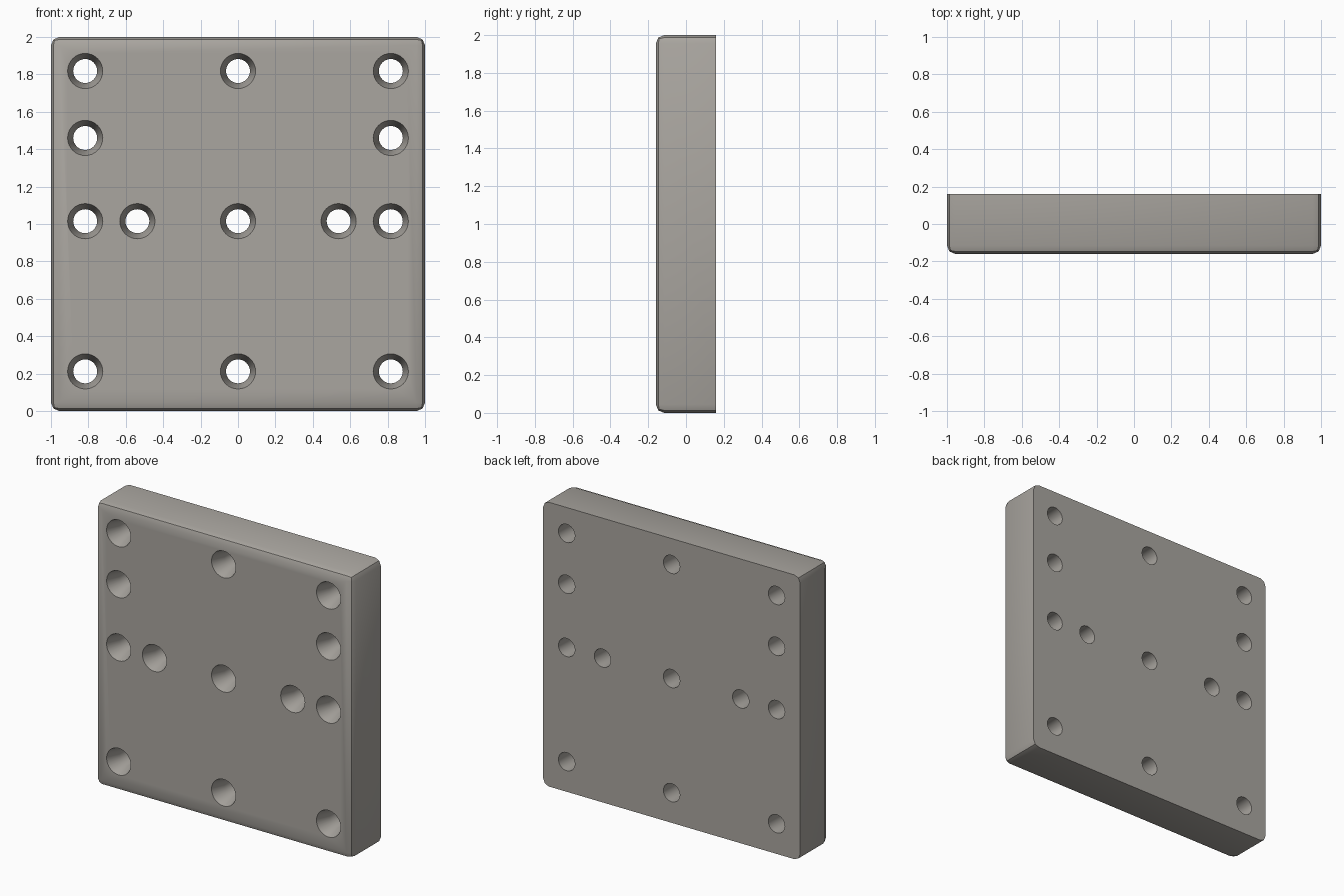
import bpy, bmesh, math

if "Cube" in bpy.data.objects:
    bpy.data.objects.remove(bpy.data.objects["Cube"])

mat = bpy.data.materials.new("warm grey")
mat.diffuse_color = (0.40, 0.38, 0.35, 1)
mat.use_nodes = True
mat.node_tree.nodes["Principled BSDF"].inputs["Base Color"].default_value = mat.diffuse_color

# Plate: block with rounded front rim and rounded corners, square back rim
bm = bmesh.new()
bmesh.ops.create_cube(bm, size=1)
for v in bm.verts:
    v.co = (v.co.x * 2, v.co.y * 0.32, v.co.z * 2 + 1)
rim = [e for e in bm.edges if not all(v.co.y > 0 for v in e.verts)]
bmesh.ops.bevel(bm, geom=rim, offset=0.045, offset_type='OFFSET',
                segments=2, profile=0.5, affect='EDGES')
mesh = bpy.data.meshes.new("mounting_plate")
bm.to_mesh(mesh)
bm.free()
mesh.materials.append(mat)
plate = bpy.data.objects.new("mounting_plate", mesh)
bpy.context.collection.objects.link(plate)

# Countersunk hole cutters: (radius, y) profile turned about y
PROFILE = [(0.104, -0.20), (0.094, -0.16), (0.064, -0.06), (0.064, 0.20)]
SIDES = 32


def add_cutter(bm, x, z):
    rings = []
    for r, y in PROFILE:
        rings.append([bm.verts.new((x + r * math.cos(2 * math.pi * i / SIDES), y,
                                    z + r * math.sin(2 * math.pi * i / SIDES)))
                      for i in range(SIDES)])
    for a, b in zip(rings, rings[1:]):
        for i in range(SIDES):
            j = (i + 1) % SIDES
            bm.faces.new((a[i], a[j], b[j], b[i]))
    bm.faces.new(rings[0])
    bm.faces.new(rings[-1])


holes = [(0, z) for z in (0.212, 1.015, 1.818)]
for s in (-1, 1):
    holes += [(s * 0.817, z) for z in (0.212, 1.015, 1.46, 1.818)]
    holes.append((s * 0.538, 1.015))

bm = bmesh.new()
for x, z in holes:
    add_cutter(bm, x, z)
bmesh.ops.recalc_face_normals(bm, faces=bm.faces)
cut_mesh = bpy.data.meshes.new("hole_cutters")
bm.to_mesh(cut_mesh)
bm.free()
cut_mesh.materials.append(mat)
cutters = bpy.data.objects.new("hole_cutters", cut_mesh)
bpy.context.collection.objects.link(cutters)
cutters.hide_render = True

mod = plate.modifiers.new("holes", 'BOOLEAN')
mod.operation = 'DIFFERENCE'
mod.solver = 'EXACT'
mod.object = cutters

# Apply the holes, drop the cutters and shade smooth by angle
bpy.context.view_layer.objects.active = plate
plate.select_set(True)
bpy.ops.object.modifier_apply(modifier=mod.name)
bpy.data.objects.remove(cutters)
bpy.ops.object.shade_smooth_by_angle(angle=math.radians(30))
